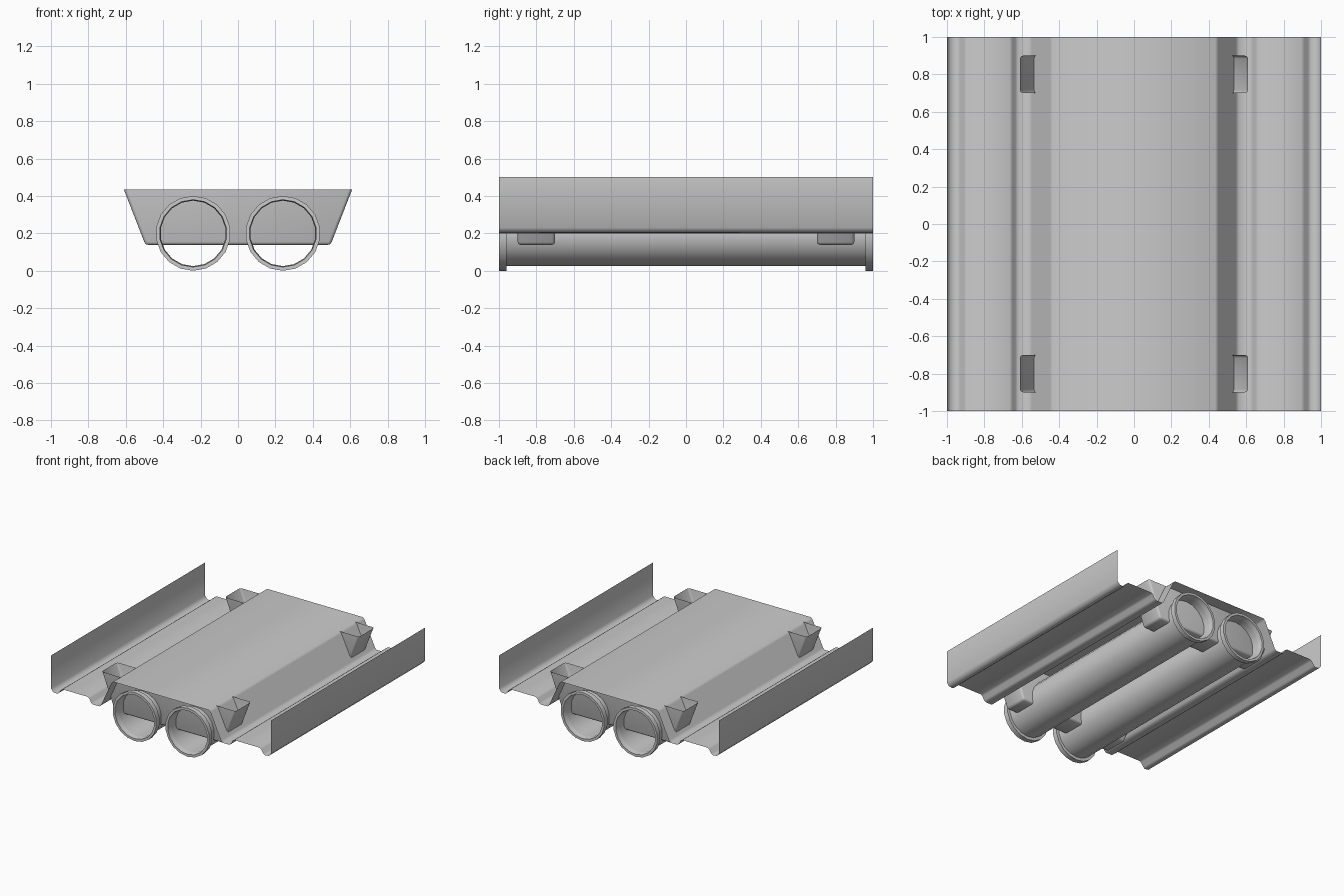
import bpy, bmesh, math

if "Cube" in bpy.data.objects:
    bpy.data.objects.remove(bpy.data.objects["Cube"])


def make_object(name, bm, angle):
    me = bpy.data.meshes.new(name)
    bm.to_mesh(me)
    bm.free()
    ob = bpy.data.objects.new(name, me)
    bpy.context.collection.objects.link(ob)
    bpy.ops.object.select_all(action='DESELECT')
    ob.select_set(True)
    bpy.context.view_layer.objects.active = ob
    bpy.ops.object.shade_smooth_by_angle(angle=math.radians(angle))
    return ob


# Floor panel: one open sheet profile, mirrored in x and extruded along y
half = [(0.435, 0.435), (0.45, 0.42), (0.545, 0.215), (0.56, 0.2), (0.62, 0.2),
        (0.635, 0.21), (0.65, 0.24), (0.665, 0.25), (0.895, 0.25), (0.91, 0.24),
        (0.93, 0.21), (0.945, 0.2), (0.98, 0.205), (1.0, 0.23), (1.0, 0.5)]
profile = [(-x, z) for x, z in reversed(half)] + half
bm = bmesh.new()
front = [bm.verts.new((x, -1, z)) for x, z in profile]
back = [bm.verts.new((x, 1, z)) for x, z in profile]
for i in range(len(profile) - 1):
    bm.faces.new((front[i], front[i + 1], back[i + 1], back[i]))
make_object("floor_panel", bm, 60)


# Pipes: lathed shell with a flange ring at both ends, open through
def pipe(name, cx, sides=18):
    half_pipe = [(-1.0, 0.18), (-1.0, 0.2), (-0.96, 0.2), (-0.96, 0.175)]
    # the inner lip joins the flange face back to the pipe wall
    pts = [(-0.96, 0.175)] + half_pipe
    pts += [(-y, r) for y, r in reversed(pts)]
    bm = bmesh.new()
    rings = []
    for y, r in pts:
        ring = []
        for k in range(sides):
            a = math.pi / 2 + 2 * math.pi * k / sides
            ring.append(bm.verts.new((cx + r * math.cos(a), y, 0.2 + r * math.sin(a))))
        rings.append(ring)
    for a, b in zip(rings, rings[1:]):
        for k in range(sides):
            n = (k + 1) % sides
            bm.faces.new((a[k], a[n], b[n], b[k]))
    bmesh.ops.remove_doubles(bm, verts=bm.verts, dist=1e-5)
    make_object(name, bm, 35)


pipe("left_pipe", -0.24)
pipe("right_pipe", 0.24)


# Brackets: tapered open-topped trays with rounded edges
def bracket(name, cy):
    bm = bmesh.new()
    bmesh.ops.create_cube(bm, size=1)
    for v in bm.verts:
        top = v.co.z > 0
        v.co = (math.copysign(0.61 if top else 0.495, v.co.x),
                cy + math.copysign(0.1, v.co.y), 0.434 if top else 0.138)
    lid = [f for f in bm.faces if f.normal.z > 0.9]
    bmesh.ops.delete(bm, geom=lid, context='FACES_ONLY')
    edges = [e for e in bm.edges if not e.is_boundary]
    bmesh.ops.bevel(bm, geom=edges, offset=0.016, segments=2, profile=0.5, affect='EDGES')
    make_object(name, bm, 50)


bracket("front_bracket", -0.8)
bracket("back_bracket", 0.8)
